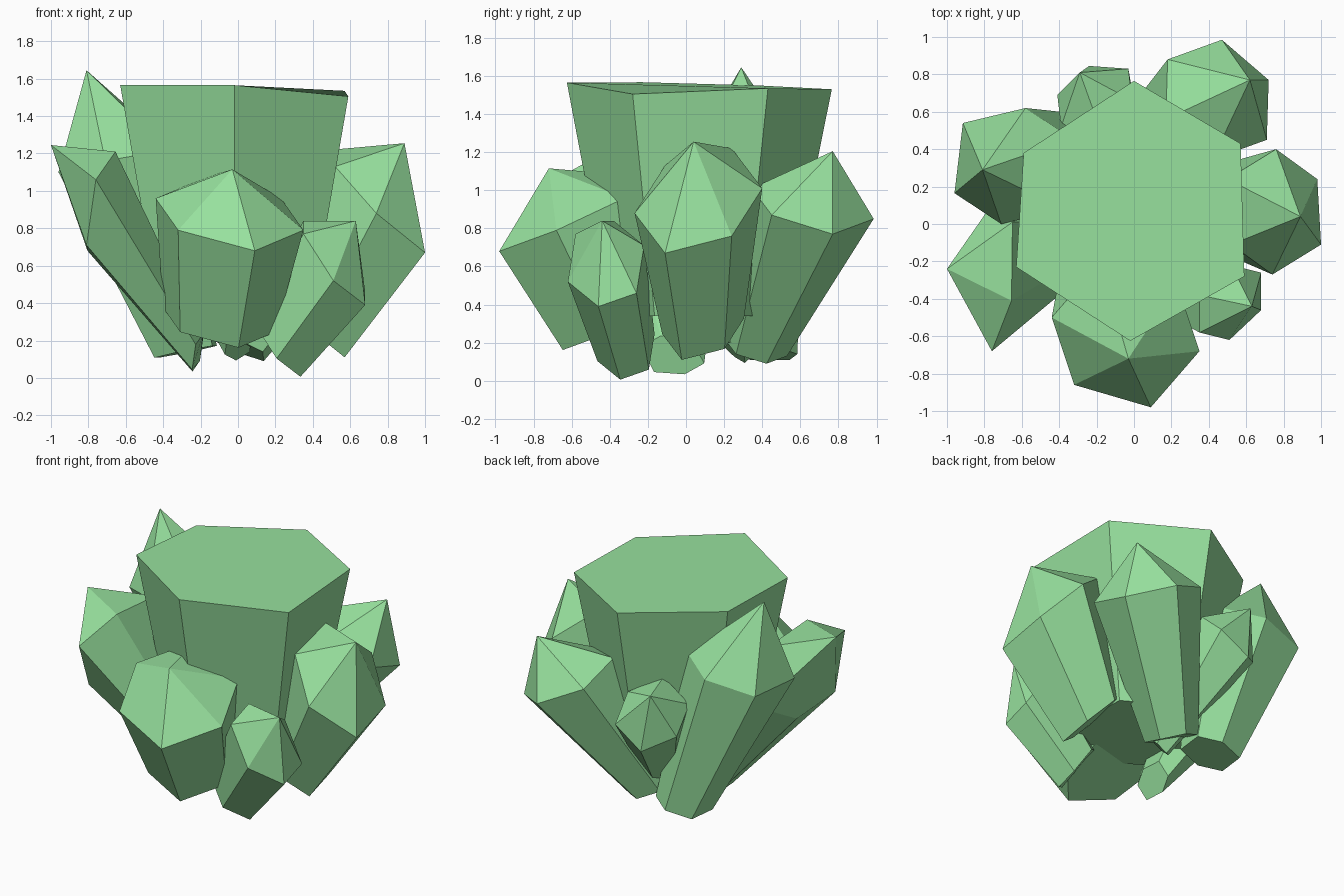
import bpy, bmesh
from mathutils import Vector

mat = bpy.data.materials.new("green_crystal")
mat.diffuse_color = (0.31, 0.75, 0.34, 1)


def build(name, base, ring, tip=None):
    """Six-sided flat-shaded crystal: base ring, shoulder ring, optional point."""
    bm = bmesh.new()
    lo = [bm.verts.new(p) for p in base]
    hi = [bm.verts.new(p) for p in ring]
    bm.faces.new(lo[::-1])
    for i in range(6):
        j = (i + 1) % 6
        bm.faces.new((lo[i], lo[j], hi[j], hi[i]))
    if tip:
        t = bm.verts.new(tip)
        for i in range(6):
            bm.faces.new((hi[i], hi[(i + 1) % 6], t))
    else:
        bm.faces.new(hi)
    bmesh.ops.recalc_face_normals(bm, faces=bm.faces)
    me = bpy.data.meshes.new(name)
    bm.to_mesh(me)
    bm.free()
    me.materials.append(mat)
    ob = bpy.data.objects.new(name, me)
    bpy.context.collection.objects.link(ob)


def crystal(name, foot, taper, centre, corners, tip):
    """Three shoulder corners are mirrored through the centre to close the hexagon."""
    c, f = Vector(centre), Vector(foot)
    offs = [Vector(p) - c for p in corners]
    offs += [-o for o in offs]
    build(name, [f + o * taper for o in offs], [c + o for o in offs], tip)


# Broad central column with a slightly sloping flat top
top = [(0, 0.765, 1.53), (0.57, 0.43, 1.535), (0.59, -0.28, 1.505),
       (-0.02, -0.625, 1.565), (-0.63, -0.23, 1.567), (-0.59, 0.38, 1.55)]
build("central_column", [(x * 0.66, 0.06 + (y - 0.06) * 0.66, 0.34) for x, y, z in top], top)

# Leaning pointed crystals around it
crystal("front_crystal", (-0.10, -0.35, 0.31), 0.76, (-0.045, -0.59, 0.875),
        [(-0.44, -0.50, 0.96), (-0.32, -0.86, 0.79), (0.09, -0.98, 0.68)],
        (-0.03, -0.72, 1.115))
crystal("right_crystal", (0.41, 0.09, 0.286), 0.64, (0.75, 0.065, 0.945),
        [(0.98, 0.24, 0.76), (1.0, -0.11, 0.67), (0.74, -0.27, 0.88)],
        (0.89, 0.04, 1.255))
crystal("left_front_crystal", (-0.215, -0.07, 0.135), 0.38, (-0.73, -0.245, 0.945),
        [(-0.655, -0.41, 1.21), (-0.76, -0.68, 1.06), (-0.81, -0.50, 0.71)],
        (-1.0, -0.24, 1.245))
crystal("small_right_front_crystal", (0.21, -0.315, 0.175), 0.75, (0.515, -0.42, 0.615),
        [(0.35, -0.58, 0.77), (0.51, -0.62, 0.52), (0.68, -0.46, 0.39)],
        (0.63, -0.44, 0.84))
crystal("back_right_crystal", (0.0, 0.37, 0.17), 0.5, (0.445, 0.665, 0.93),
        [(0.47, 0.985, 0.85), (0.72, 0.77, 0.77), (0.71, 0.45, 0.87)],
        (0.62, 0.77, 1.205))
crystal("tall_left_back_crystal", (-0.28, 0.42, 0.14), 0.53, (-0.645, 0.31, 1.16),
        [(-0.915, 0.54, 1.10), (-0.96, 0.165, 1.10), (-0.71, 0.0, 1.16)],
        (-0.81, 0.29, 1.645))
crystal("small_back_crystal", (0.0, 0.25, 0.16), 0.35, (-0.21, 0.675, 0.84),
        [(-0.03, 0.83, 0.78), (-0.24, 0.845, 0.65), (-0.41, 0.69, 0.74)],
        (-0.29, 0.81, 1.04))
